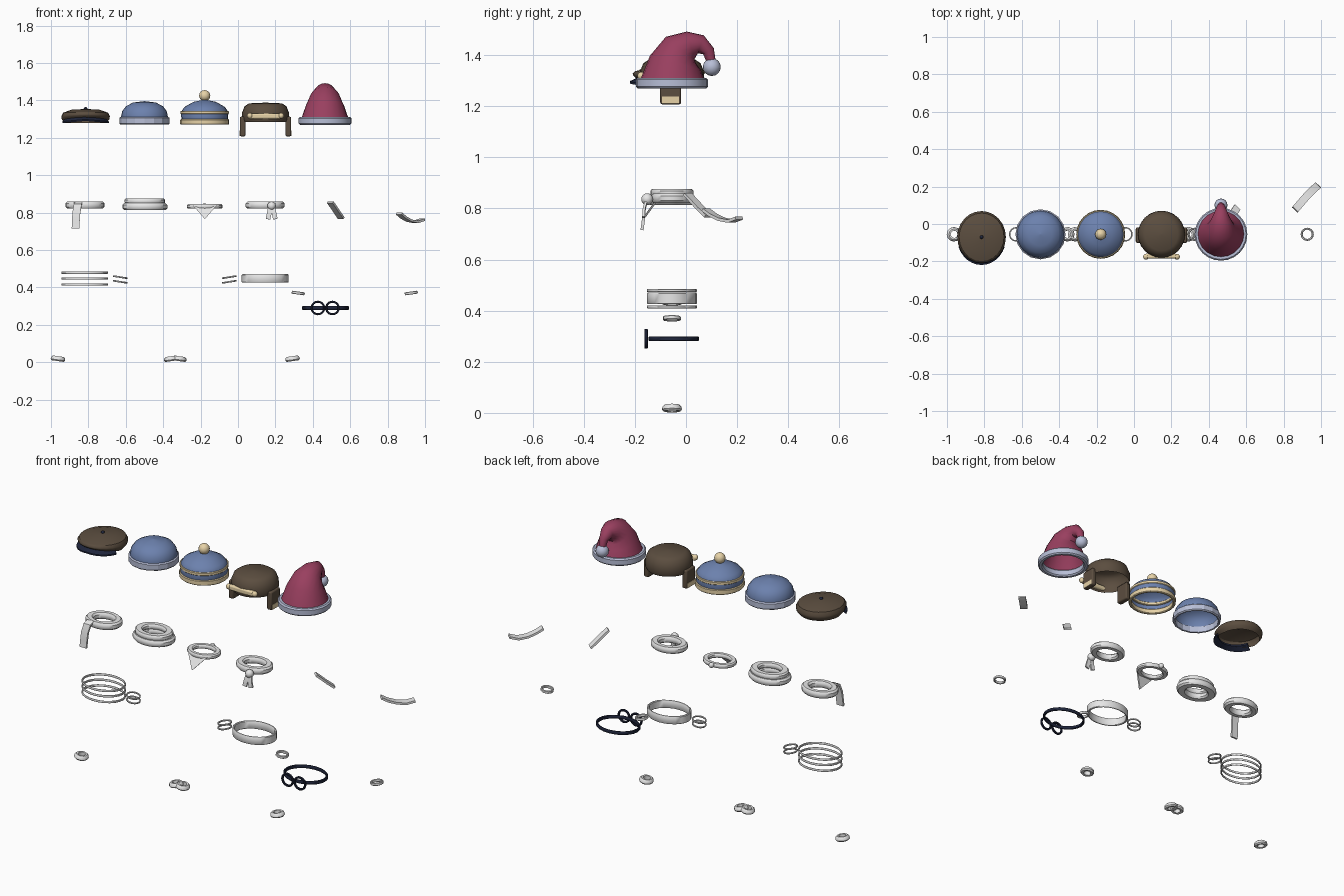
import bpy, math
from mathutils import Vector, Matrix

if "Cube" in bpy.data.objects:
    bpy.data.objects.remove(bpy.data.objects["Cube"])

def mat(name, r, g, b):
    m = bpy.data.materials.new(name)
    m.diffuse_color = (r, g, b, 1)
    m.use_nodes = True
    m.node_tree.nodes["Principled BSDF"].inputs["Base Color"].default_value = m.diffuse_color
    return m

BROWN = mat("brown felt", .105, .075, .05)
NAVY = mat("dark navy", .014, .019, .045)
BLUE = mat("blue knit", .15, .22, .42)
PALE = mat("pale blue trim", .48, .52, .68)
CREAM = mat("cream trim", .80, .65, .39)
RED = mat("red felt", .32, .05, .115)
GREY = mat("light grey", .8, .8, .8)
TAU = 2 * math.pi
Y0 = -.055      # common centre line of the accessories

def make(name, verts, faces, m, angle=40):
    me = bpy.data.meshes.new(name)
    me.from_pydata([tuple(v) for v in verts], [], faces)
    me.materials.append(m)
    me.shade_smooth()
    me.set_sharp_from_angle(angle=math.radians(angle))
    ob = bpy.data.objects.new(name, me)
    bpy.context.collection.objects.link(ob)
    return ob

def lathe(name, c, prof, m, ratio=1, n=24, closed=False, tilt=0, angle=40):
    """Spin an (r, z) profile round c; closed profiles give solid rings."""
    k, R = len(prof), Matrix.Rotation(math.radians(tilt), 3, 'Y')
    verts = [Vector(c) + R @ Vector((r * math.cos(TAU * i / n), ratio * r * math.sin(TAU * i / n), z))
             for i in range(n) for r, z in prof]
    faces = []
    for i in range(n):
        a, b = i * k, (i + 1) % n * k
        for j in range(k if closed else k - 1):
            q = (j + 1) % k
            faces.append((a + j, b + j, b + q, a + q))
    return make(name, verts, faces, m, angle)

def ring(name, c, r, w, h, m, ratio=1, tilt=0, n=24, bevel=.25):
    """Solid ring: outer radius r, wall w, height h, chamfered section."""
    b, h = min(w, h) * bevel, h / 2
    prof = [(r - b, -h), (r, -h + b), (r, h - b), (r - b, h),
            (r - w + b, h), (r - w, h - b), (r - w, -h + b), (r - w + b, -h)]
    return lathe(name, c, prof, m, ratio, n, True, tilt)

def ribbon(name, pts, width, thick, m):
    """Flat strip along pts, width is a vector across the strip."""
    pts, w = [Vector(p) for p in pts], Vector(width) / 2
    verts, faces, k = [], [], len(pts)
    for i, p in enumerate(pts):
        t = pts[min(i + 1, k - 1)] - pts[max(i - 1, 0)]
        nrm = t.cross(w).normalized() * thick / 2
        verts += [p - w - nrm, p + w - nrm, p + w + nrm, p - w + nrm]
    for i in range(k - 1):
        for j in range(4):
            q = (j + 1) % 4
            faces.append((4 * i + j, 4 * i + q, 4 * i + 4 + q, 4 * i + 4 + j))
    faces += [(3, 2, 1, 0), tuple(range(4 * k - 4, 4 * k))]
    return make(name, verts, faces, m)

def ball(name, c, r, m, n=16):
    prof = [(r * math.sin(math.pi * i / 8), -r * math.cos(math.pi * i / 8)) for i in range(9)]
    return lathe(name, c, prof, m, n=n)

def box(name, c, s, m, bevel=0):
    v = [Vector(c) + Vector((x * s[0], y * s[1], z * s[2])) / 2
         for x in (-1, 1) for y in (-1, 1) for z in (-1, 1)]
    ob = make(name, v, [(0, 1, 3, 2), (4, 6, 7, 5), (0, 4, 5, 1), (2, 3, 7, 6), (0, 2, 6, 4), (1, 5, 7, 3)], m)
    if bevel:
        b = ob.modifiers.new("bevel", 'BEVEL')
        b.width, b.segments = bevel, 2
    return ob

# --- flat cap: crown lifted at the front, visor and button
cap = lathe("flat_cap_crown", (-.815, -.07, 1.28),
            [(.112, 0), (.127, .018), (.13, .035), (.12, .054), (.075, .07), (.0, .074)], BROWN, 1.07)
for v in cap.data.vertices:
    f = max(0, -(v.co.y + .07) / .14)
    v.co.z += .03 * f * max(0, 1 - (v.co.z - 1.28) / .06)
N = 12
visor = []
for i in range(N + 1):
    a = math.radians(200 + 140 * i / N)
    ca, sa = math.cos(a), math.sin(a)
    for r, z in ((.105, 1.313), (.132, 1.298 - .012 * abs(ca)), (.132, 1.290 - .012 * abs(ca)), (.105, 1.303)):
        visor.append((-.815 + r * ca, -.07 + r * sa * 1.13, z))
vf = [(4 * i + j, 4 * i + (j + 1) % 4, 4 * i + 4 + (j + 1) % 4, 4 * i + 4 + j) for i in range(N) for j in range(4)]
make("flat_cap_visor", visor, vf + [(3, 2, 1, 0), (4 * N, 4 * N + 1, 4 * N + 2, 4 * N + 3)], NAVY)
ball("flat_cap_button", (-.815, -.07, 1.354), .01, NAVY, 8)

# --- beanie with folded brim
lathe("beanie_dome", (-.5, Y0, 1.27), [(.122, .01), (.126, .04), (.119, .072), (.1, .098), (.062, .118), (0, .126)], BLUE)
lathe("beanie_brim", (-.5, Y0, 1.27), [(.128, 0), (.134, .006), (.134, .036), (.127, .042), (.12, .038), (.12, .002)],
      PALE, n=16, closed=True, angle=15)

# --- bobble hat
lathe("bobble_hat_dome", (-.178, Y0, 1.27),
      [(.12, .01), (.125, .03), (.126, .055), (.122, .075), (.108, .095), (.06, .122), (0, .134)], BLUE)
ring("bobble_hat_lower_band", (-.178, Y0, 1.285), .131, .016, .03, CREAM)
ring("bobble_hat_upper_band", (-.178, Y0, 1.335), .129, .012, .018, CREAM)
ball("bobble_hat_pom", (-.178, Y0, 1.425), .03, CREAM)

# --- trapper hat with ear flaps and folded front
lathe("trapper_hat_crown", (.147, Y0, 1.285), [(.12, 0), (.126, .015), (.125, .05), (.112, .083), (.088, .099), (0, .103)], BROWN)
for s, side in ((-1, "left"), (1, "right")):
    box(side + "_ear_flap", (.147 + s * .122, -.06, 1.26), (.03, .082, .105), BROWN, .007)
    box(side + "_ear_flap_trim", (.147 + s * .1365, -.06, 1.224), (.004, .066, .028), CREAM)
    ball(side + "_front_roll_end", (.147 + s * .083, -.175, 1.318), .016, CREAM, 10)
box("trapper_front_roll", (.143, -.172, 1.316), (.175, .026, .03), CREAM, .008)

# --- festive hat: bent cone, fur band and pom
path = [(-.053, 1.30, .127), (-.042, 1.37, .103), (-.02, 1.42, .078), (.018, 1.438, .056),
        (.058, 1.442, .037), (.088, 1.415, .024), (.1, 1.37, .017)]
verts, n = [], 20
for i, (y, z, r) in enumerate(path):
    a, b = path[max(i - 1, 0)], path[min(i + 1, len(path) - 1)]
    t = Vector((0, b[0] - a[0], b[1] - a[1])).normalized() if i else Vector((0, 0, 1))
    side = Vector((0, t.z, -t.y))
    verts += [Vector((.465 + r * math.cos(TAU * k / n), y, z)) + side * r * math.sin(TAU * k / n) for k in range(n)]
make("festive_hat_cone", verts, [(i * n + k, i * n + (k + 1) % n, (i + 1) * n + (k + 1) % n, (i + 1) * n + k)
                                for i in range(len(path) - 1) for k in range(n)], RED)
ring("festive_hat_band", (.465, Y0, 1.29), .141, .028, .042, PALE)
ball("festive_hat_pom", (.465, .101, 1.353), .035, PALE)

# --- scarves and neckwear
E = .78         # neck and body rings are oval
ring("long_scarf_loop", (-.818, Y0, .84), .104, .045, .038, GREY, E)
ribbon("long_scarf_tail", [(-.855, -.125, .852), (-.857, -.15, .842), (-.864, -.163, .8), (-.867, -.166, .76), (-.868, -.172, .715)],
       (.042, 0, 0), .012, GREY)
ring("snood_lower_roll", (-.498, Y0, .832), .12, .055, .036, GREY, E)
ring("snood_upper_roll", (-.498, Y0, .861), .108, .045, .03, GREY, E)
ring("bandana_loop", (-.178, Y0, .833), .095, .033, .024, GREY, E)
tri = [(-.24, -.115, .838), (-.115, -.115, .838), (-.177, -.168, .765)]
make("bandana_front", tri + [(x, y + .01, z) for x, y, z in tri],
     [(0, 1, 2), (5, 4, 3), (0, 3, 4, 1), (1, 4, 5, 2), (2, 5, 3, 0)], GREY)
ball("bandana_knot", (-.178, .022, .835), .015, GREY, 10)
ring("knotted_scarf_loop", (.145, Y0, .84), .104, .045, .036, GREY, E)
ball("scarf_knot", (.18, -.152, .836), .023, GREY)
for s, side in ((-1, "left"), (1, "right")):
    ribbon(side + "_knot_tail", [(.18 + s * .006, -.155, .83), (.18 + s * .012, -.164, .80), (.18 + s * .02, -.166, .765)],
           (.024, 0, s * .006), .01, GREY)

# --- two fluttering scarf ends
across = (.03, -.028, 0)
ribbon("flutter_scarf_base", [(.493, .005, .856), (.51, .028, .832), (.53, .055, .802), (.552, .088, .77)], across, .012, GREY)
ribbon("flutter_scarf_end", [(.861, .077, .795), (.885, .105, .774), (.915, .14, .757), (.95, .177, .75), (.985, .208, .762)],
       across, .012, GREY)

# --- striped jumper, belt and sleeve stripes
for z in (.479, .448, .415):
    ring("body_stripe", (-.82, Y0, z), .125, .008, .012, GREY, E)
ring("body_band", (.145, Y0, .448), .125, .012, .045, GREY, E)
for x, t in ((-.63, 9), (-.046, -9)):
    for z in (.455, .43):
        ring("sleeve_stripe", (x, Y0, z), .039, .007, .009, GREY, tilt=t, n=16)

# --- wrist cuffs and ankle cuffs
for x, t in ((.322, 8), (.926, -8)):
    ring("wrist_cuff", (x, Y0, .37), .035, .01, .016, GREY, tilt=t, n=16)
for x, t in ((-.962, 8), (-.357, -8), (-.314, 8), (.291, -8)):
    lathe("ankle_cuff", (x, Y0, .019), [(.033, -.013), (.039, -.006), (.037, .006), (.029, .013), (.02, .012), (.02, -.012)],
          GREY, n=12, closed=True, tilt=t)

# --- goggles: strap and two round frames facing forward
ring("goggle_strap", (.467, -.048, .29), .126, .012, .019, NAVY, E)
for x in (.427, .505):
    f = ring("goggle_frame", (0, 0, 0), .039, .011, .013, NAVY)
    f.location = (x, -.156, .29)
    f.rotation_euler = (math.pi / 2, 0, 0)
